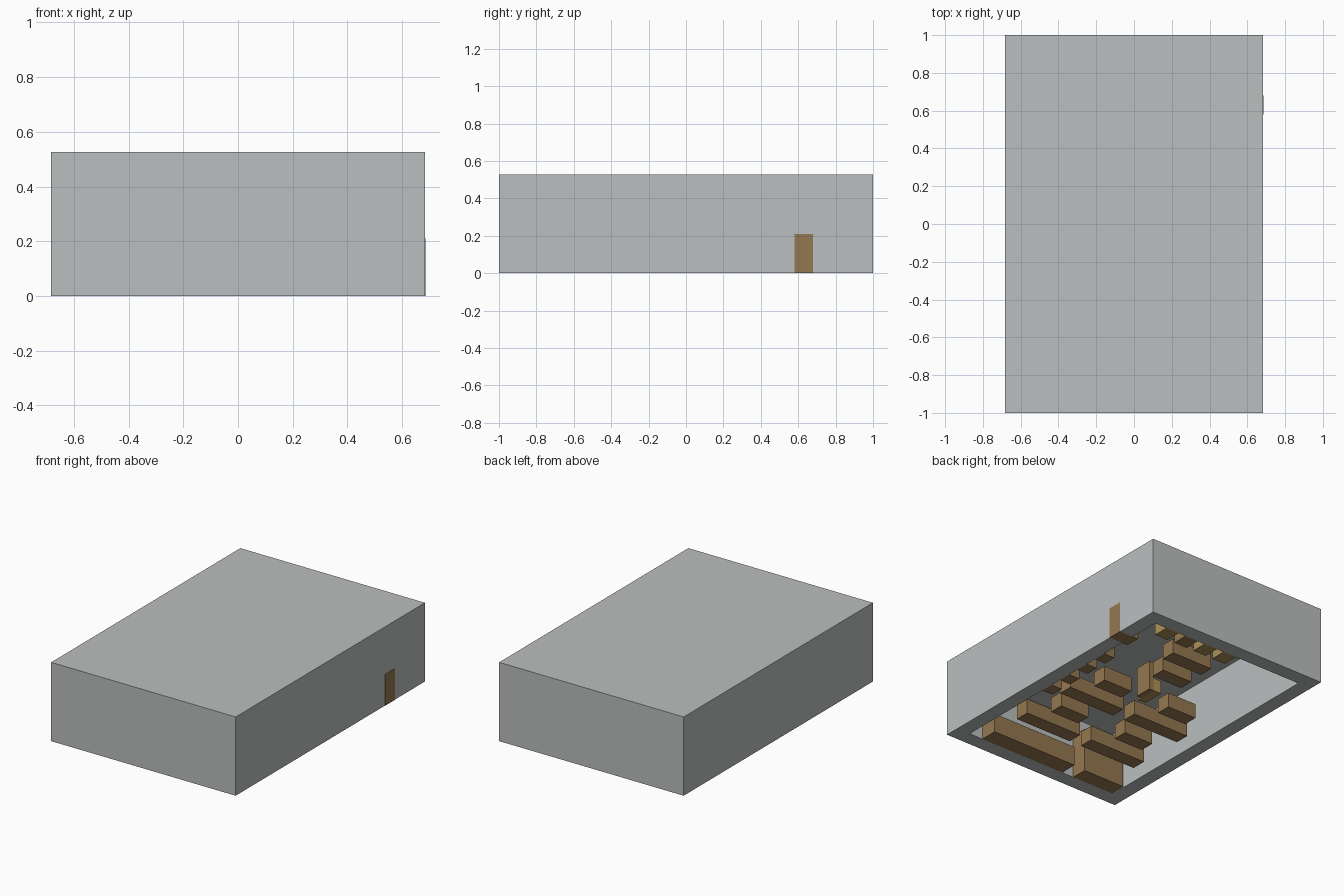
import bpy, bmesh

if "Cube" in bpy.data.objects:
    bpy.data.objects.remove(bpy.data.objects["Cube"], do_unlink=True)


def material(name, rgb):
    m = bpy.data.materials.new(name)
    m.use_nodes = True
    m.diffuse_color = (*rgb, 1)
    m.node_tree.nodes["Principled BSDF"].inputs["Base Color"].default_value = (*rgb, 1)
    return m


GREY = material("wall grey", (0.50, 0.52, 0.52))
BROWN = material("brown wood", (0.30, 0.19, 0.08))
TAN = material("light tan wood", (0.42, 0.29, 0.10))


def box(name, x, y, z, mat, open_bottom=False):
    """Box spanning the given (low, high) ranges."""
    bm = bmesh.new()
    bmesh.ops.create_cube(bm, size=1)
    for v in bm.verts:
        v.co = [lo + (c + 0.5) * (hi - lo) for c, (lo, hi) in zip(v.co, (x, y, z))]
    if open_bottom:
        bm.normal_update()
        bottom = [f for f in bm.faces if f.normal.z < -0.9]
        bmesh.ops.delete(bm, geom=bottom, context='FACES_ONLY')
    mesh = bpy.data.meshes.new(name)
    bm.to_mesh(mesh)
    bm.free()
    mesh.materials.append(mat)
    obj = bpy.data.objects.new(name, mesh)
    bpy.context.collection.objects.link(obj)
    return obj


# Thick-walled shell, open underneath
shell = box("building_shell", (-0.683, 0.683), (-1, 1), (0, 0.527), GREY, True)
solid = shell.modifiers.new("wall_thickness", 'SOLIDIFY')
solid.thickness = 0.1
solid.offset = -1
solid.use_even_offset = True

# Door through the side wall
box("door", (0.54, 0.685), (0.58, 0.68), (0, 0.21), BROWN)

# Two rows of paired tables, each with a bench behind it
for row, y in enumerate((-0.57, -0.15)):
    for side, sx in (("left", 1), ("right", -1)):
        table_x = sorted((sx * 0.045, sx * 0.475))
        bench_x = sorted((sx * 0.15, sx * 0.37))
        box(f"table_{side}_{row}", table_x, (y, y + 0.1), (0, 0.1), BROWN)
        box(f"bench_{side}_{row}", bench_x, (y + 0.205, y + 0.305), (0, 0.1), BROWN)

# Front counter and tall cupboard
box("front_counter", (-0.17, 0.48), (-0.9, -0.78), (0, 0.13), BROWN)
box("tall_cupboard", (-0.575, -0.26), (-0.9, -0.79), (0, 0.3), BROWN)

# Desk and bench at the rear
box("rear_desk", (-0.05, 0.26), (0.59, 0.69), (0, 0.1), BROWN)
box("rear_bench", (-0.06, 0.17), (0.385, 0.485), (0, 0.1), BROWN)

# Chair in the aisle
box("aisle_chair_seat", (-0.01, 0.05), (0.1, 0.25), (0, 0.09), TAN)
box("aisle_chair_back", (0.05, 0.085), (0.13, 0.25), (0, 0.2), BROWN)

# Seats along the back wall
for i in range(4):
    x = 0.44 - i * 0.155
    box(f"back_seat_{i}", (x - 0.05, x + 0.05), (0.79, 0.9), (0, 0.08), TAN if i != 1 else BROWN)

# Small cabinets along the side wall
for i in range(4):
    y = -0.15 + i * 0.17
    box(f"side_cabinet_{i}", (0.5, 0.583), (y - 0.045, y + 0.045), (0, 0.08), BROWN)
